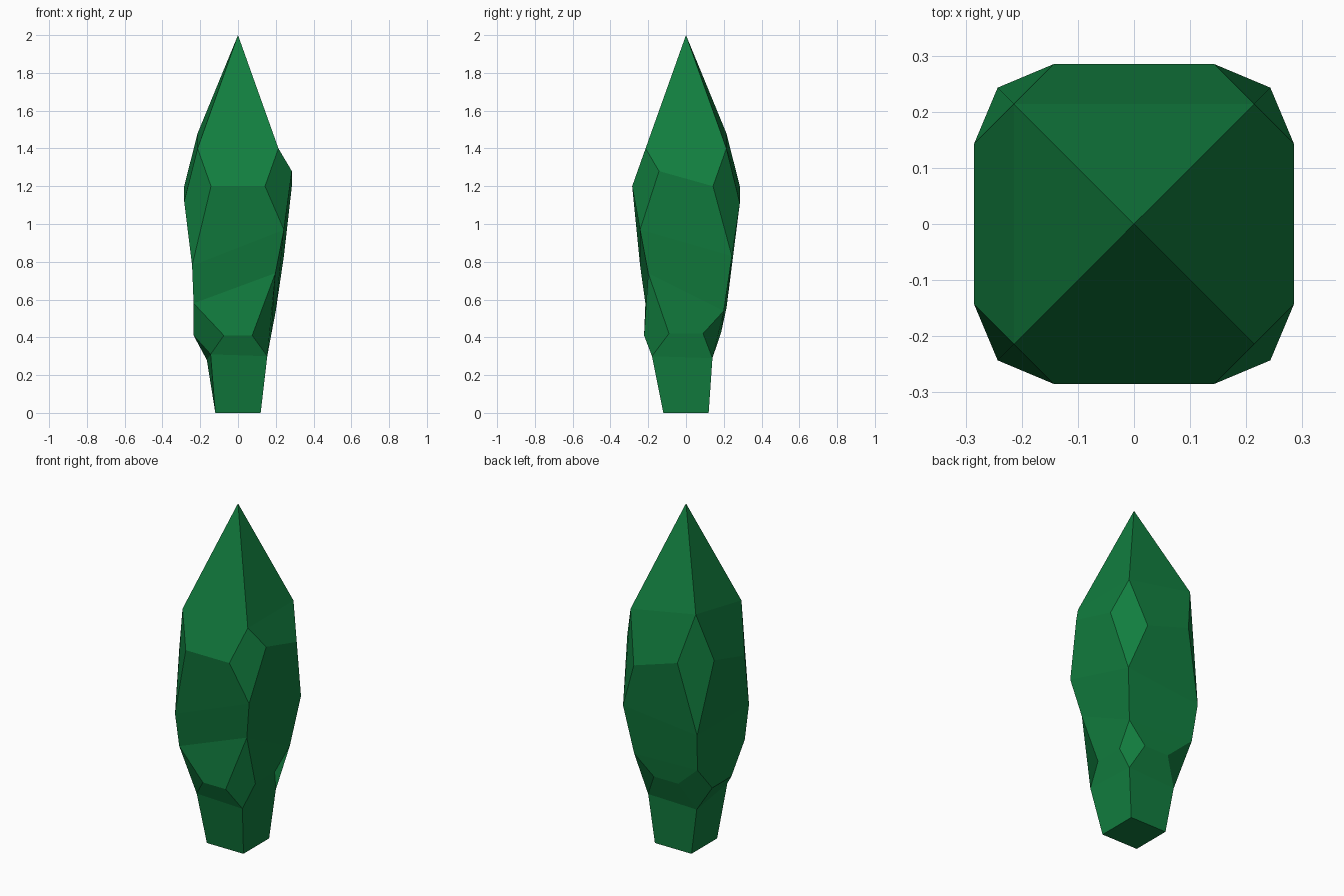
import bpy, bmesh

if "Cube" in bpy.data.objects:
    bpy.data.objects.remove(bpy.data.objects["Cube"])

# One dark green for the whole tree
green = bpy.data.materials.new("leaf green")
green.diffuse_color = (0.006, 0.21, 0.05, 1)
green.use_nodes = True
green.node_tree.nodes["Principled BSDF"].inputs["Base Color"].default_value = green.diffuse_color

# Corners anticlockwise from front left. "a" points lie on the side before the
# corner, "b" points on the side after it (sides: front, right, back, left).
# sign, crown z, upper facet z (a, b), waist z, lower facet tip, neck
corners = [
    ((-1, -1), 1.40, (1.12, 1.20), 0.78, (-0.235, -0.215, 0.58), (-0.145, -0.18, 0.31)),
    ((1, -1), 1.40, (1.20, 1.28), 0.97, (0.198, -0.20, 0.74), (0.155, -0.18, 0.30)),
    ((1, 1), 1.40, (1.20, 1.11), 0.83, (0.20, 0.20, 0.54), (0.15, 0.14, 0.29)),
    ((-1, 1), 1.48, (1.20, 1.20), 0.78, (-0.225, 0.215, 0.56), (-0.165, 0.135, 0.28)),
]
# Bottom edge of each side panel: distance from axis, half width, z
panels = [(0.222, 0.075, 0.41), (0.177, 0.09, 0.42), (0.187, 0.08, 0.43), (0.235, 0.09, 0.41)]


def on_side(side, sign, dist, half, z):
    """Point on a side panel, next to the corner with the given signs."""
    sx, sy = sign
    if side % 2 == 0:
        return (sx * half, sy * dist, z)
    return (sx * dist, sy * half, z)


bm = bmesh.new()
apex = bm.verts.new((0, 0, 2))
pts = []
for i, (s, crown, (za, zb), waist, tip, neck) in enumerate(corners):
    a, b = (i - 1) % 4, i
    coords = {
        "crown": (s[0] * 0.214, s[1] * 0.214, crown),
        "hi_a": on_side(a, s, 0.285, 0.143, za),
        "hi_b": on_side(b, s, 0.285, 0.143, zb),
        "waist": (s[0] * 0.243, s[1] * 0.243, waist),
        "tip": tip,
        "low_a": on_side(a, s, *panels[a]),
        "low_b": on_side(b, s, *panels[b]),
        "neck": neck,
        "base": (s[0] * 0.12, s[1] * 0.12, 0),
    }
    pts.append({k: bm.verts.new(c) for k, c in coords.items()})

for i in range(4):
    p, q = pts[i], pts[(i + 1) % 4]
    # Spire
    bm.faces.new((apex, p["crown"], q["crown"]))
    # Side panels and trunk, as strips from top to bottom
    strip = [("crown",) * 2, ("hi_b", "hi_a"), ("waist",) * 2, ("tip",) * 2,
             ("low_b", "low_a"), ("neck",) * 2, ("base",) * 2]
    for (pu, qu), (pl, ql) in zip(strip, strip[1:]):
        bm.faces.new((p[pu], p[pl], q[ql], q[qu]))
    # Cut corner facets
    bm.faces.new([p[k] for k in ("crown", "hi_a", "waist", "hi_b")])
    bm.faces.new([p[k] for k in ("tip", "low_a", "neck", "low_b")])
# Underside
bm.faces.new([p["base"] for p in reversed(pts)])
bmesh.ops.recalc_face_normals(bm, faces=bm.faces[:])

mesh = bpy.data.meshes.new("faceted_tree")
bm.to_mesh(mesh)
bm.free()
mesh.materials.append(green)
bpy.context.collection.objects.link(bpy.data.objects.new("faceted_tree", mesh))
